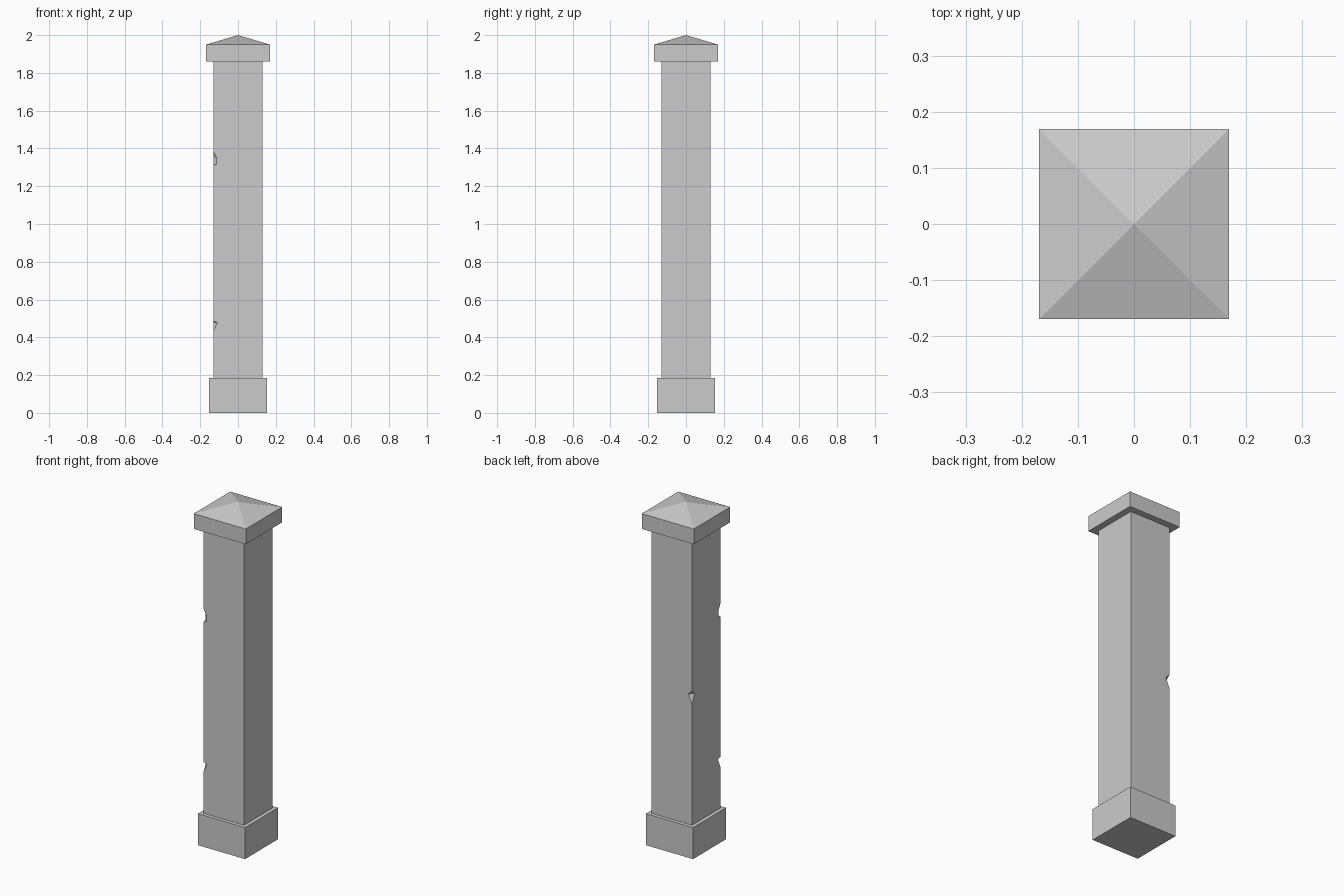
import bpy, bmesh

if "Cube" in bpy.data.objects:
    bpy.data.objects.remove(bpy.data.objects["Cube"])


def finish(bm, name):
    bmesh.ops.recalc_face_normals(bm, faces=bm.faces[:])
    mesh = bpy.data.meshes.new(name)
    bm.to_mesh(mesh)
    bm.free()
    obj = bpy.data.objects.new(name, mesh)
    bpy.context.collection.objects.link(obj)
    return obj


def block(name, half, z0, z1, peak=None):
    """Square block; an optional peak raises the middle of its top."""
    bm = bmesh.new()
    bmesh.ops.create_cube(bm, size=1)
    for v in bm.verts:
        v.co = (v.co.x * 2 * half, v.co.y * 2 * half,
                z1 if v.co.z > 0 else z0)
    if peak:
        top = max(bm.faces, key=lambda f: f.calc_center_median().z)
        bmesh.ops.poke(bm, faces=[top])
        min(bm.verts, key=lambda v: v.co.xy.length).co.z = peak
    return finish(bm, name)


def notch_cutter(name, half, side, profile):
    """Prism across the left edge of the shaft; profile is (depth, z)."""
    bm = bmesh.new()
    pts = [(-0.03, profile[0][1])] + profile + [(-0.03, profile[-1][1])]
    w = 0.06
    rings = []
    for t in (-w, w):
        rings.append([bm.verts.new((-half + d / 2 + t,
                                    side * (half - d / 2 + t), z))
                      for d, z in pts])
    a, b = rings
    bm.faces.new(a)
    bm.faces.new(b[::-1])
    for i in range(len(pts)):
        j = (i + 1) % len(pts)
        bm.faces.new((a[i], b[i], b[j], a[j]))
    return finish(bm, name)


HALF = 0.131

# Plinth, shaft and pointed cap
block("base", 0.153, 0, 0.185)
shaft = block("shaft", HALF, 0.185, 1.86)
block("cap", 0.169, 1.86, 1.95, peak=2.0)

# Chips in the two left edges of the shaft
chips = [
    (-1, [(0, 1.385), (0.018, 1.35), (0.017, 1.315), (0, 1.31)]),
    (-1, [(0, 0.487), (0.022, 0.478), (0, 0.43)]),
    (1, [(0, 0.975), (0.024, 0.95), (0, 0.895)]),
]
bpy.context.view_layer.objects.active = shaft
for i, (side, profile) in enumerate(chips):
    cutter = notch_cutter(f"chip_cutter_{i + 1}", HALF, side, profile)
    cutter.hide_render = True
    mod = shaft.modifiers.new("chip", 'BOOLEAN')
    mod.operation = 'DIFFERENCE'
    mod.solver = 'EXACT'
    mod.object = cutter
    bpy.ops.object.modifier_apply(modifier=mod.name)
    bpy.data.objects.remove(cutter)
